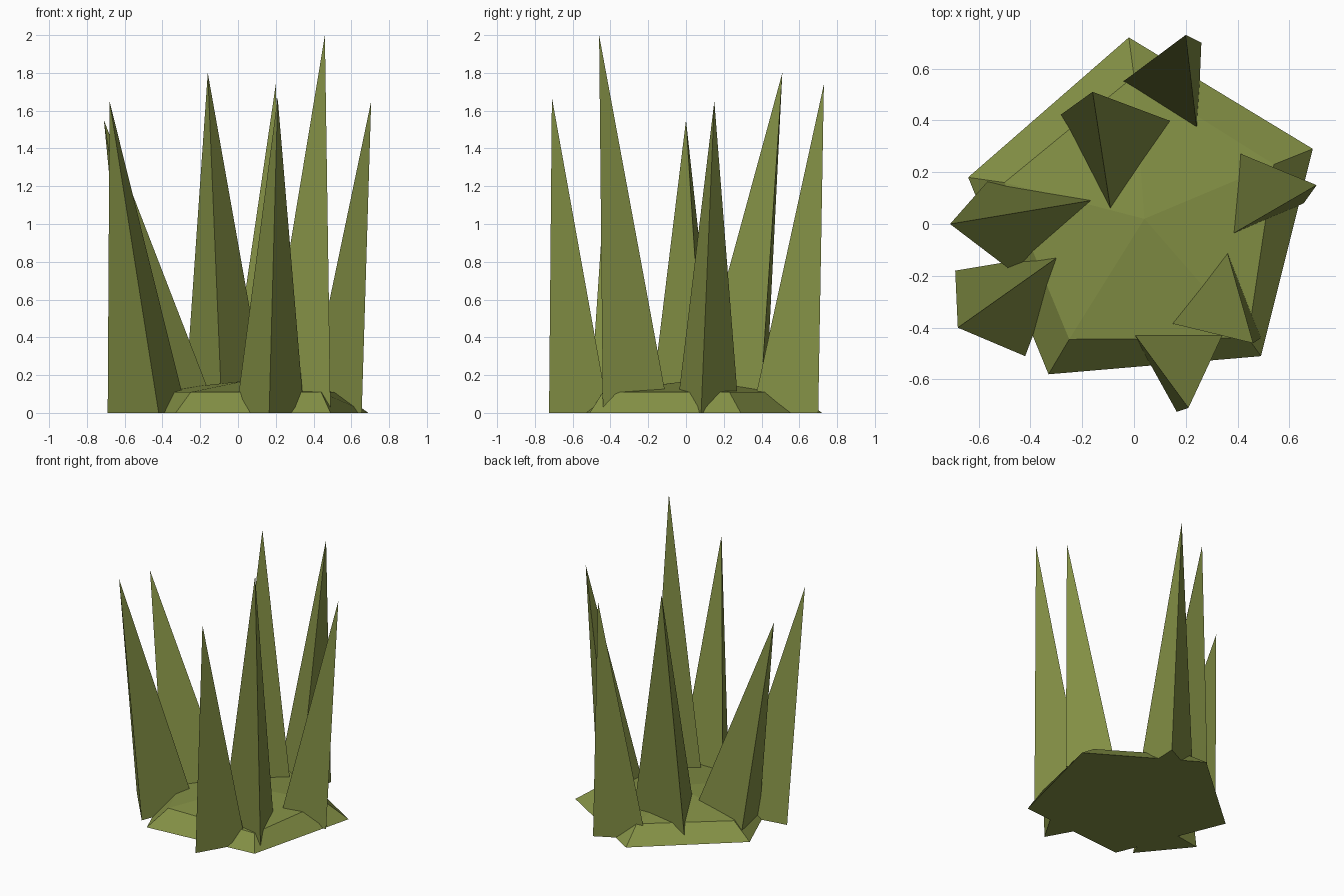
import bpy, bmesh
from mathutils import Vector

if "Cube" in bpy.data.objects:
    bpy.data.objects.remove(bpy.data.objects["Cube"])

green = bpy.data.materials.new("olive_green")
green.diffuse_color = (0.23, 0.28, 0.06, 1)
green.use_nodes = True
green.node_tree.nodes["Principled BSDF"].inputs["Base Color"].default_value = green.diffuse_color


def add_object(name, bm):
    """Turn a bmesh into a flat-shaded object with outward faces."""
    bmesh.ops.recalc_face_normals(bm, faces=bm.faces)
    mesh = bpy.data.meshes.new(name)
    bm.to_mesh(mesh)
    bm.free()
    mesh.materials.append(green)
    bpy.context.collection.objects.link(bpy.data.objects.new(name, mesh))


def blade(name, apex, base):
    """Three-sided spike from a ground triangle to a leaning tip."""
    bm = bmesh.new()
    tip = bm.verts.new(apex)
    ring = [bm.verts.new((x, y, 0)) for x, y in base]
    bm.faces.new(ring)
    for i in range(3):
        bm.faces.new((ring[i], ring[(i + 1) % 3], tip))
    add_object(name, bm)


# Low five-sided mound: ground ring, shoulder ring and a shallow peak
outer = [(-0.02, 0.72), (0.69, 0.29), (0.49, -0.51), (-0.33, -0.58), (-0.64, 0.18)]
inner = [(0.0, 0.57), (0.54, 0.23), (0.44, -0.44), (-0.25, -0.445), (-0.50, 0.16)]
bm = bmesh.new()
low = [bm.verts.new((x, y, 0)) for x, y in outer]
high = [bm.verts.new((x, y, 0.11)) for x, y in inner]
peak = bm.verts.new((0.04, 0.02, 0.17))
bm.faces.new(low)
for i in range(5):
    j = (i + 1) % 5
    bm.faces.new((low[i], low[j], high[j], high[i]))
    bm.faces.new((high[i], high[j], peak))
add_object("mound", bm)

# Grass blades: tip, then ground triangle
blades = {
    "left_blade": ((-0.71, 0.0, 1.55), [(-0.11, 0.10), (-0.46, -0.19), (-0.56, 0.17)]),
    "front_left_blade": ((-0.68, -0.40, 1.65), [(-0.69, -0.18), (-0.42, -0.51), (-0.27, -0.11)]),
    "front_blade": ((0.21, -0.71, 1.67), [(0.165, -0.725), (-0.01, -0.41), (0.35, -0.41)]),
    "tall_blade": ((0.46, -0.46, 2.0), [(0.355, -0.09), (0.13, -0.38), (0.49, -0.44)]),
    "right_blade": ((0.705, 0.15, 1.65), [(0.39, 0.28), (0.36, -0.05), (0.655, 0.08)]),
    "back_blade": ((0.20, 0.73, 1.74), [(0.26, 0.70), (-0.055, 0.54), (0.245, 0.35)]),
    "back_left_blade": ((-0.16, 0.51, 1.80), [(-0.285, 0.42), (0.16, 0.39), (-0.085, 0.02)]),
}
for name, (apex, base) in blades.items():
    blade(name, Vector(apex), base)
